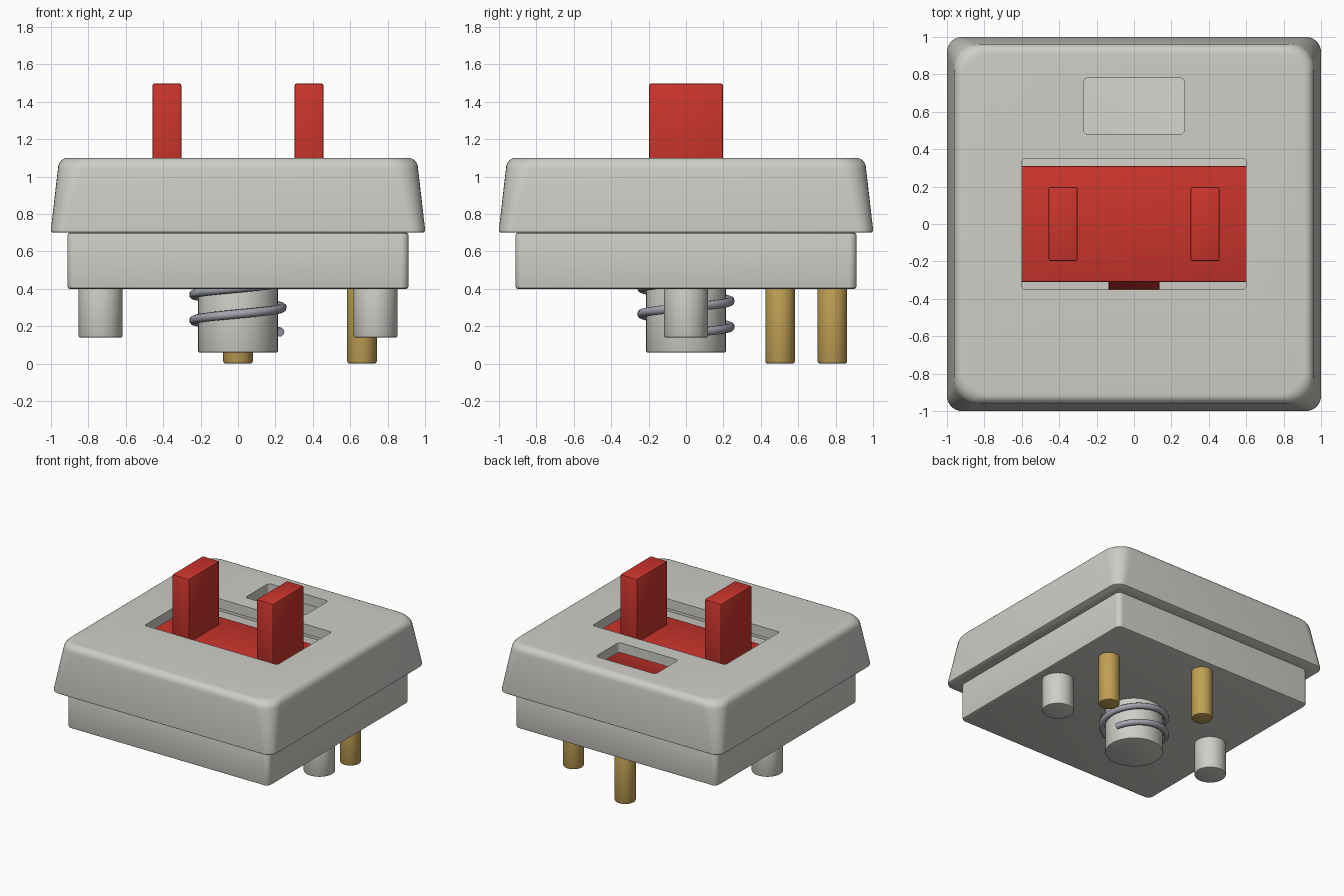
import bpy
import bmesh
from math import cos, sin, pi, radians

if "Cube" in bpy.data.objects:
    bpy.data.objects.remove(bpy.data.objects["Cube"], do_unlink=True)


def material(name, rgb, metallic=0.0):
    mat = bpy.data.materials.new(name)
    mat.use_nodes = True
    mat.diffuse_color = (*rgb, 1)
    shader = mat.node_tree.nodes["Principled BSDF"]
    shader.inputs["Base Color"].default_value = (*rgb, 1)
    shader.inputs["Metallic"].default_value = metallic
    shader.inputs["Roughness"].default_value = 0.5
    return mat


GREY = material("light grey plastic", (0.62, 0.61, 0.57))
RED = material("red plastic", (0.60, 0.035, 0.026))
GOLD = material("gold pin", (0.53, 0.35, 0.09))
STEEL = material("spring steel", (0.36, 0.37, 0.42))


def finish(name, bm, mat):
    """Turn a bmesh into a smooth-by-angle object."""
    bmesh.ops.recalc_face_normals(bm, faces=bm.faces)
    mesh = bpy.data.meshes.new(name)
    bm.to_mesh(mesh)
    bm.free()
    obj = bpy.data.objects.new(name, mesh)
    bpy.context.collection.objects.link(obj)
    mesh.materials.append(mat)
    smooth(obj)
    return obj


def smooth(obj):
    bpy.ops.object.select_all(action="DESELECT")
    obj.select_set(True)
    bpy.context.view_layer.objects.active = obj
    bpy.ops.object.shade_smooth_by_angle(angle=radians(35))


def loft(name, rings, mat, centre=(0, 0), steps=8):
    """Stack of rounded rectangles: (half x, half y, corner radius, z)."""
    bm = bmesh.new()
    loops = []
    for hx, hy, r, z in rings:
        loop = []
        for corner, (sx, sy) in enumerate(((1, 1), (-1, 1), (-1, -1), (1, -1))):
            for i in range(steps + 1):
                a = (corner + i / steps) * pi / 2
                loop.append(bm.verts.new((centre[0] + sx * (hx - r) + r * cos(a),
                                          centre[1] + sy * (hy - r) + r * sin(a), z)))
        loops.append(loop)
    n = len(loops[0])
    for low, high in zip(loops, loops[1:]):
        for i in range(n):
            j = (i + 1) % n
            bm.faces.new((low[i], low[j], high[j], high[i]))
    bm.faces.new(loops[0])
    bm.faces.new(loops[-1])
    return finish(name, bm, mat)


def block(name, x, y, z, mat, bevel=0.01):
    """Box from (min, max) ranges with softened edges."""
    bm = bmesh.new()
    bmesh.ops.create_cube(bm, size=1)
    for v in bm.verts:
        v.co = [lo + (c + 0.5) * (hi - lo) for c, (lo, hi) in zip(v.co, (x, y, z))]
    bmesh.ops.bevel(bm, geom=bm.edges[:], offset=bevel, segments=2,
                    profile=0.5, affect="EDGES")
    return finish(name, bm, mat)


def cylinder(name, x, y, radius, z0, z1, mat, bevel):
    """Upright round peg with a softened rim."""
    bm = bmesh.new()
    bmesh.ops.create_cone(bm, cap_ends=True, segments=40, radius1=radius,
                          radius2=radius, depth=z1 - z0)
    bmesh.ops.translate(bm, verts=bm.verts, vec=(x, y, (z0 + z1) / 2))
    rims = [e for e in bm.edges if abs(e.verts[0].co.z - e.verts[1].co.z) < 1e-4]
    bmesh.ops.bevel(bm, geom=rims, offset=bevel, segments=2, profile=0.5,
                    affect="EDGES")
    return finish(name, bm, mat)


def cut(obj, cutter):
    """Subtract the cutter for good and remove it."""
    cutter.hide_render = True
    mod = obj.modifiers.new("cut", "BOOLEAN")
    mod.operation = "DIFFERENCE"
    mod.solver = "EXACT"
    mod.object = cutter
    bpy.context.view_layer.objects.active = obj
    bpy.ops.object.modifier_apply(modifier=mod.name)
    bpy.data.objects.remove(cutter, do_unlink=True)


# Upper housing: tapered shell with rounded shoulders
outline = [(0.99, 0.07, 0.70), (0.998, 0.078, 0.705), (1.0, 0.08, 0.72),
           (0.963, 0.13, 1.04)]
for i in range(1, 7):
    a = i / 6 * pi / 2
    outline.append((0.963 - 0.05 * (1 - cos(a)), 0.13 + 0.02 * sin(a),
                    1.04 + 0.06 * sin(a)))
upper = loft("upper_housing", [(h, h, r, z) for h, r, z in outline], GREY)

# Hollow inside, stem opening and small rear window
cut(upper, loft("cavity_cutter", [(0.88, 0.88, 0.06, 0.6), (0.88, 0.88, 0.06, 1.02)], GREY))
cut(upper, loft("opening_cutter", [(0.6, 0.35, 0.02, 0.9), (0.6, 0.35, 0.02, 1.2)], GREY))
cut(upper, loft("window_cutter", [(0.27, 0.15, 0.025, 0.9), (0.27, 0.15, 0.025, 1.2)],
                GREY, centre=(0, 0.63)))
smooth(upper)

# Lower housing
loft("lower_housing", [(h, h, 0.04, z) for h, z in
                       ((0.90, 0.40), (0.909, 0.404), (0.912, 0.415),
                        (0.912, 0.685), (0.909, 0.696), (0.90, 0.70))], GREY)

# Red stem with two prongs and a sloping front tab
block("stem_body", (-0.7, 0.7), (-0.31, 0.31), (0.69, 0.98), RED)
for side, sx in (("left", 1), ("right", -1)):
    block(side + "_prong", sorted((sx * 0.303, sx * 0.457)), (-0.198, 0.198),
          (0.95, 1.497), RED)
tab = block("stem_tab", (-0.135, 0.135), (-0.42, -0.29), (0.69, 0.95), RED, 0.005)
for v in tab.data.vertices:
    if v.co.z > 0.8 and v.co.y < -0.35:
        v.co.y += 0.105

# Underside pegs and contact pins
cylinder("centre_post", 0, 0, 0.213, 0.06, 0.45, GREY, 0.006)
for side, sx in (("left", 1), ("right", -1)):
    cylinder(side + "_peg", sx * 0.735, 0, 0.117, 0.14, 0.45, GREY, 0.006)
for name, x, y in (("side_pin", 0.663, 0.503), ("rear_pin", 0, 0.783)):
    cylinder(name, x, y, 0.079, 0, 0.45, GOLD, 0.012)

# Coil spring around the centre post
curve = bpy.data.curves.new("spring", "CURVE")
curve.dimensions = "3D"
curve.bevel_depth = 0.024
curve.bevel_resolution = 3
curve.use_fill_caps = True
turns, per_turn = 2.1, 48
count = int(turns * per_turn)
path = curve.splines.new("POLY")
path.points.add(count - 1)
for i, p in enumerate(path.points):
    a = radians(18) + i / per_turn * 2 * pi
    p.co = (0.237 * cos(a), 0.237 * sin(a), 0.162 + 0.138 * a / (2 * pi), 1)
path.use_smooth = True
spring = bpy.data.objects.new("spring", curve)
curve.materials.append(STEEL)
bpy.context.collection.objects.link(spring)
